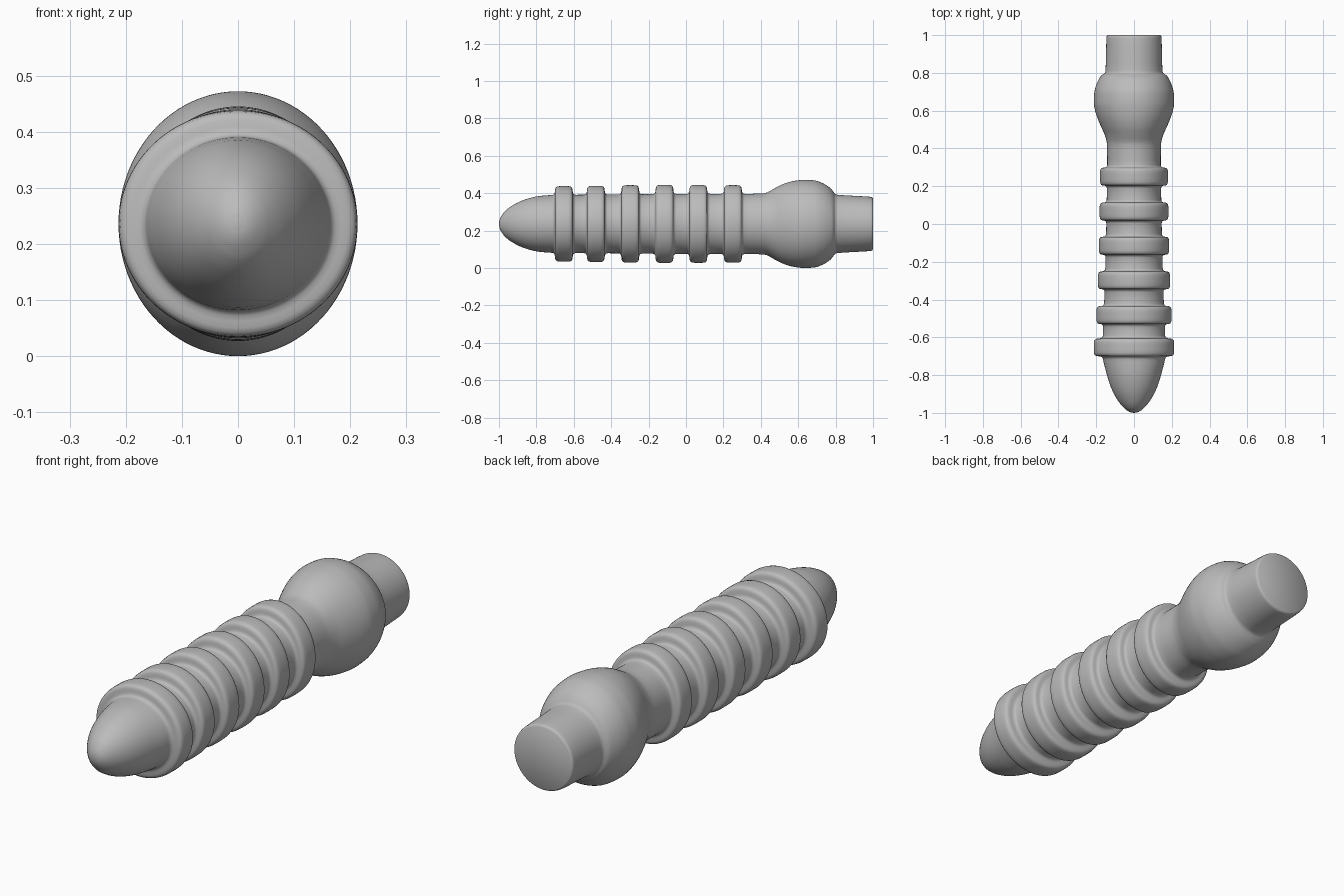
import bpy, bmesh, math

if "Cube" in bpy.data.objects:
    bpy.data.objects.remove(bpy.data.objects["Cube"])

CZ = 0.236      # height of the long axis
SEG = 96        # sides around the body

# Body outline without rings: (y, half width in x, half height in z)
KEYS = [
    (-1.0, 0.0, 0.0), (-0.997, 0.018, 0.021), (-0.985, 0.040, 0.046),
    (-0.97, 0.057, 0.066), (-0.94, 0.082, 0.091), (-0.89, 0.111, 0.119),
    (-0.84, 0.131, 0.137), (-0.785, 0.147, 0.149), (-0.70, 0.165, 0.155),
    (-0.56, 0.164, 0.156), (-0.39, 0.157, 0.157), (-0.20, 0.151, 0.159),
    (-0.02, 0.147, 0.160), (0.16, 0.144, 0.161), (0.34, 0.142, 0.161),
    (0.42, 0.143, 0.164), (0.47, 0.154, 0.188), (0.51, 0.172, 0.209),
    (0.56, 0.193, 0.226), (0.60, 0.206, 0.233), (0.64, 0.213, 0.236),
    (0.69, 0.211, 0.232), (0.73, 0.202, 0.218), (0.77, 0.184, 0.193),
    (0.787, 0.172, 0.174), (0.797, 0.156, 0.161), (0.81, 0.151, 0.156),
    (0.90, 0.148, 0.150), (0.984, 0.146, 0.145), (0.995, 0.144, 0.142),
    (1.0, 0.138, 0.136),
]

# Rings: (centre y, half width in x, half height in z)
RINGS = [(-0.653, 0.213, 0.202), (-0.482, 0.199, 0.204), (-0.298, 0.191, 0.207),
         (-0.115, 0.186, 0.209), (0.066, 0.182, 0.208), (0.251, 0.180, 0.207)]
RING_HALF = 0.048
# Ring cross-section: (position across, share of ring height)
RING_SHAPE = [(1.3, 0.0), (1.12, 0.06), (1.03, 0.2), (0.99, 0.4), (0.97, 0.65),
              (0.9, 0.83), (0.78, 0.94), (0.55, 0.99), (0.2, 1.0)]


def base(y, c):
    """Smooth, overshoot-free interpolation of the outline."""
    n = len(KEYS)
    i = max(k for k in range(n - 1) if KEYS[k][0] <= y)

    def sec(k):
        return (KEYS[k + 1][c] - KEYS[k][c]) / (KEYS[k + 1][0] - KEYS[k][0])

    def slope(k):
        if k == 0:
            return sec(0)
        if k == n - 1:
            return sec(n - 2)
        a, b = sec(k - 1), sec(k)
        return 0.0 if a * b <= 0 else 2 * a * b / (a + b)

    h = KEYS[i + 1][0] - KEYS[i][0]
    t = (y - KEYS[i][0]) / h
    return ((2*t**3 - 3*t**2 + 1) * KEYS[i][c] + (t**3 - 2*t**2 + t) * h * slope(i)
            + (3*t**2 - 2*t**3) * KEYS[i + 1][c] + (t**3 - t**2) * h * slope(i + 1))


# Cross-section stations: smooth body plus ring steps
stations = []
for (a, *_), (b, *_) in zip(KEYS, KEYS[1:]):
    for k in range(3):
        y = a + (b - a) * k / 3
        if y > -1 and all(abs(y - r[0]) > RING_HALF * 1.35 for r in RINGS):
            stations.append((y, base(y, 1), base(y, 2)))
stations.append(KEYS[-1])
for cy, rx, rz in RINGS:
    for side in (-1, 1):
        for p, s in RING_SHAPE:
            y = cy + side * p * RING_HALF
            bx, bz = base(y, 1), base(y, 2)
            stations.append((y, bx + (rx - bx) * s, bz + (rz - bz) * s))
stations.sort()

# Ringed body, lofted from tip to flat end
bm = bmesh.new()
loops = []
for y, rx, rz in stations:
    loops.append([bm.verts.new((rx * math.cos(2 * math.pi * k / SEG), y,
                                CZ + rz * math.sin(2 * math.pi * k / SEG)))
                  for k in range(SEG)])
tip = bm.verts.new((0, -1, CZ))
for k in range(SEG):
    j = (k + 1) % SEG
    bm.faces.new((tip, loops[0][k], loops[0][j]))
    for a, b in zip(loops, loops[1:]):
        bm.faces.new((a[k], b[k], b[j], a[j]))
bm.faces.new(loops[-1])
bmesh.ops.recalc_face_normals(bm, faces=bm.faces)

mesh = bpy.data.meshes.new("ringed_body")
bm.to_mesh(mesh)
bm.free()
body = bpy.data.objects.new("ringed_body", mesh)
bpy.context.collection.objects.link(body)

grey = bpy.data.materials.new("plain_grey")
grey.diffuse_color = (0.5, 0.5, 0.5, 1)
grey.use_nodes = True
grey.node_tree.nodes["Principled BSDF"].inputs["Base Color"].default_value = grey.diffuse_color
mesh.materials.append(grey)

bpy.context.view_layer.objects.active = body
body.select_set(True)
bpy.ops.object.shade_smooth_by_angle(angle=math.radians(40))
